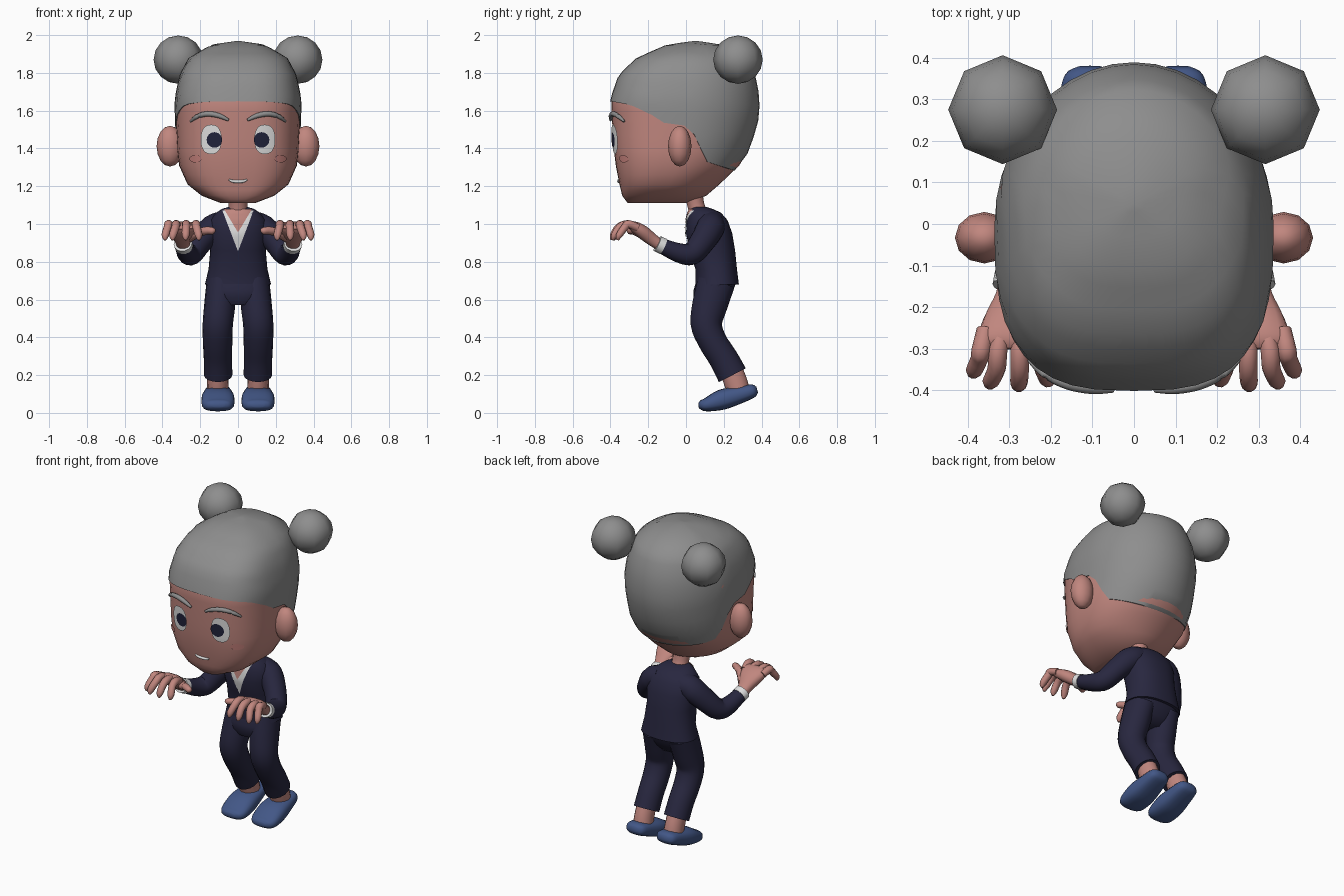
import bpy, bmesh, math
from mathutils import Vector, Matrix

cube = bpy.data.objects.get("Cube")
if cube:
    bpy.data.objects.remove(cube, do_unlink=True)


def material(name, r, g, b):
    m = bpy.data.materials.new(name)
    m.diffuse_color = (r, g, b, 1)
    m.use_nodes = True
    bsdf = next(n for n in m.node_tree.nodes if n.type == 'BSDF_PRINCIPLED')
    bsdf.inputs["Base Color"].default_value = (r, g, b, 1)
    return m


SKIN = material("skin", .53, .24, .21)
BLUSH = material("blush", .56, .22, .20)
HAIR = material("grey hair", .27, .27, .27)
NAVY = material("navy cloth", .021, .02, .05)
SHOE = material("blue shoe", .055, .095, .24)
WHITE = material("white", .75, .75, .75)
PUPIL = material("dark pupil", .015, .017, .045)


def finish(name, bm, mat, mirror=False):
    me = bpy.data.meshes.new(name)
    bm.to_mesh(me)
    bm.free()
    me.materials.append(mat)
    me.shade_smooth()
    me.set_sharp_from_angle(angle=math.radians(55))
    ob = bpy.data.objects.new(name, me)
    bpy.context.collection.objects.link(ob)
    if mirror:
        ob.modifiers.new("mirror", 'MIRROR').use_mirror_merge = False
    return ob


def loft(name, rings, mat, mirror=False, caps=True, flat=False):
    bm = bmesh.new()
    rows = [[bm.verts.new(p) for p in r] for r in rings]
    n = len(rows[0])
    for a, b in zip(rows, rows[1:]):
        for i in range(n):
            j = (i + 1) % n
            bm.faces.new((a[i], a[j], b[j], b[i]))
    if caps:
        bm.faces.new(rows[0])
        bm.faces.new(rows[-1])
    bmesh.ops.remove_doubles(bm, verts=bm.verts, dist=1e-5)
    bmesh.ops.recalc_face_normals(bm, faces=bm.faces)
    if flat and sum(f.normal.y for f in bm.faces) > 0:
        bmesh.ops.reverse_faces(bm, faces=bm.faces)
    return finish(name, bm, mat, mirror)


def power(v, n):
    return math.copysign(abs(v) ** (2 / n), v)


def spline(pts, steps=4):
    out = []
    ext = [pts[0]] + list(pts) + [pts[-1]]
    for p, q, r, s in zip(ext, ext[1:], ext[2:], ext[3:]):
        for k in range(steps):
            t = k / steps
            out.append([b + .5 * t * (c - a + t * (2*a - 5*b + 4*c - d + t * (3*(b - c) + d - a)))
                        for a, b, c, d in zip(p, q, r, s)])
    return out + [list(pts[-1])]


def tube(name, pts, mat, mirror=True, sides=14, n=2, steps=4):
    """Points are x, y, z, sideways radius, depth radius."""
    path = spline(pts, steps)
    rings = []
    for i, p in enumerate(path):
        c = Vector(p[:3])
        t = (Vector(path[min(i + 1, len(path) - 1)][:3]) - Vector(path[max(i - 1, 0)][:3])).normalized()
        ref = Vector((0, 0, 1)) if abs(t.x) > .8 else Vector((1, 0, 0))
        side = (ref - t * ref.dot(t)).normalized()
        up = t.cross(side)
        angles = [math.tau * k / sides for k in range(sides)]
        rings.append([c + side * p[3] * power(math.cos(a), n) + up * p[4] * power(math.sin(a), n)
                      for a in angles])
    return loft(name, rings, mat, mirror)


# Body profiles: height, half width, front depth, back depth
HEAD = [(1.11, .09, -.31, .0), (1.15, .195, -.34, .11), (1.21, .27, -.355, .18),
        (1.31, .315, -.375, .285), (1.39, .325, -.385, .335), (1.54, .332, -.395, .38),
        (1.66, .335, -.4, .39), (1.79, .308, -.355, .365), (1.88, .26, -.26, .32),
        (1.95, .14, -.1, .2), (1.97, 0, .05, .05)]
TORSO = [(.68, .175, .05, .28), (.76, .156, .05, .27), (.86, .147, .02, .26), (.95, .158, 0, .245),
         (1.02, .15, .005, .22), (1.06, .115, .015, .185), (1.08, .085, .025, .14), (1.09, .05, .03, .11)]
HIPS = [(.57, .09, .06, .19), (.61, .15, .04, .225), (.65, .168, .04, .25), (.7, .168, .055, .27)]


def lookup(table, z):
    z = min(max(z, table[0][0]), table[-1][0])
    for lo, hi in zip(table, table[1:]):
        if z <= hi[0]:
            t = (z - lo[0]) / (hi[0] - lo[0])
            return [a + (b - a) * t for a, b in zip(lo, hi)][1:]


def shell(table, a, z, n_front=2.3, n_back=2.3, k=1):
    w, yf, yb = lookup(table, z)
    n = n_front if math.sin(a) < 0 else n_back
    return Vector((k * w * power(math.cos(a), n),
                   (yf + yb) / 2 + k * (yb - yf) / 2 * power(math.sin(a), n), z))


def front(table, x, z, lift, n):
    w, yf, yb = lookup(table, z)
    u = min(abs(x) / w, 1)
    return Vector((x, (yf + yb) / 2 - (yb - yf) / 2 * (1 - u ** n) ** (1 / n) - lift, z))


def plate(name, outline, mat, mirror=False, table=HEAD, lift=.005, n=2.9):
    """Thin patch that follows the front of a body profile."""
    cx = sum(p[0] for p in outline) / len(outline)
    cz = sum(p[1] for p in outline) / len(outline)
    rings = [[front(table, cx + (x - cx) * k / 6, cz + (z - cz) * k / 6, lift, n) for x, z in outline]
             for k in range(6, -1, -1)]
    loft(name, rings, mat, mirror, caps=False, flat=True)


def oval(x, z, rx, rz, n=2):
    return [(x + rx * power(math.cos(math.tau * i / 24), n), z + rz * power(math.sin(math.tau * i / 24), n))
            for i in range(24)]


def triangle(w, top, tip):
    corners = [Vector((-w, top)), Vector((w, top)), Vector((0, tip))]
    return [tuple(a.lerp(b, i / 8)) for a, b in zip(corners, corners[1:] + corners[:1]) for i in range(8)]


TURN = [math.tau * i / 40 for i in range(40)]

# Head
levels = [1.11, 1.13, 1.15, 1.18, 1.21, 1.26, 1.31, 1.39, 1.46, 1.54, 1.6, 1.66, 1.72]
loft("head", [[shell(HEAD, a, z, 2.9, 2, .99) for a in TURN] for z in levels], SKIN)

# Hair cap, cut along the hairline
LINE = [(-.4, 1.65), (-.29, 1.63), (-.165, 1.57), (-.1, 1.525), (.02, 1.52), (.055, 1.45),
        (.11, 1.33), (.265, 1.28), (.5, 1.28)]


def hairline(a):
    lo, hi = 1.2, 1.8
    for _ in range(25):
        z = (lo + hi) / 2
        y = shell(HEAD, a, z, 2.9, 2).y
        edge = 1.65
        for p, q in zip(LINE, LINE[1:]):
            if p[0] <= y <= q[0]:
                edge = p[1] + (q[1] - p[1]) * (y - p[0]) / (q[0] - p[0])
        if z < edge:
            lo = z
        else:
            hi = z
    return lo


starts = [hairline(a) for a in TURN]
hair = [[shell(HEAD, a, z, 2.9, 2, .97) for a, z in zip(TURN, starts)]]
for i in range(13):
    t = math.sin(i / 12 * math.pi / 2)
    hair.append([shell(HEAD, a, z + (1.97 - z) * t, 2.9, 2, 1.005) for a, z in zip(TURN, starts)])
loft("hair_cap", hair, HAIR, caps=False)


def ball(name, centre, radii, mat, u, v):
    bm = bmesh.new()
    bmesh.ops.create_uvsphere(bm, u_segments=u, v_segments=v, radius=1,
                              matrix=Matrix.Translation(centre) @ Matrix.Diagonal((*radii, 1)))
    finish(name, bm, mat, True)


ball("hair_buns", (.316, .275, 1.87), (.131, .131, .128), HAIR, 8, 8)
ball("ears", (.36, -.033, 1.412), (.071, .062, .108), SKIN, 12, 8)

# Face
plate("eye_whites", oval(.142, 1.448, .055, .078, 2.4), WHITE, True)
plate("pupils", oval(.125, 1.445, .041, .041), PUPIL, True, lift=.008)
plate("cheeks", oval(.225, 1.345, .032, .02), BLUSH, True, lift=.003)
brow = [(.05, 1.55, .007), (.1, 1.573, .013), (.16, 1.583, .014), (.215, 1.57, .012), (.252, 1.543, .006)]
tube("eyebrows", [(*front(HEAD, x, z, .004, 2.9), r, r) for x, z, r in brow], HAIR, sides=8)
smile = [(-.048, 1.235, .004), (-.025, 1.226, .008), (.025, 1.226, .008), (.048, 1.235, .004)]
tube("mouth", [(*front(HEAD, x, z, -.002, 2.9), r, r) for x, z, r in smile], WHITE, False, 8)

# Neck, top and collar
tube("neck", [(0, .075, 1.03, .06, .055), (0, .055, 1.09, .05, .046), (0, .04, 1.16, .055, .05)], SKIN, False)
loft("top", [[shell(TORSO, a, row[0]) for a in TURN] for row in TORSO], NAVY)
plate("undershirt", triangle(.083, 1.072, .855), WHITE, table=TORSO, lift=.005, n=2.3)
plate("neckline_skin", triangle(.075, 1.08, .955), SKIN, table=TORSO, lift=.009, n=2.3)

# Trousers
loft("hips", [[shell(HIPS, a, row[0]) for a in TURN] for row in HIPS], NAVY)
tube("trouser_legs", [(.087, .16, .69, .08, .1), (.097, .126, .57, .082, .093), (.107, .108, .47, .08, .083),
                      (.108, .14, .38, .078, .076), (.106, .2, .285, .075, .077),
                      (.105, .245, .2, .075, .08)], NAVY, sides=16)

# Feet
tube("ankles", [(.107, .235, .24, .055, .06), (.107, .262, .165, .056, .064), (.106, .28, .11, .058, .06)], SKIN)
tube("shoes", [(.106, .377, .123, .03, .015), (.106, .355, .117, .062, .035), (.106, .28, .095, .077, .047),
               (.106, .19, .07, .088, .054), (.106, .115, .045, .084, .038), (.106, .08, .042, .066, .026),
               (.106, .066, .042, .035, .012)], SHOE, n=2.6, sides=20)

# Sleeves and cuffs
tube("sleeves", [(.07, .13, 1.0, .07, .075), (.135, .127, .975, .072, .075), (.2, .085, .905, .064, .068),
                 (.247, .03, .842, .06, .06), (.272, -.04, .848, .053, .052),
                 (.288, -.13, .885, .045, .041)], NAVY)
tube("cuffs", [(.286, -.12, .881, .049, .045), (.292, -.152, .896, .049, .044)], WHITE, steps=1)

# Hands
tube("palms", [(.289, -.14, .89, .035, .03), (.292, -.18, .918, .045, .034), (.293, -.23, .957, .07, .037),
               (.293, -.275, .985, .082, .03), (.293, -.3, .99, .07, .016)], SKIN, n=2.4)
FINGERS = {"little": (.357, .385, -.362), "ring": (.316, .345, -.388),
           "middle": (.273, .277, -.394), "index": (.232, .208, -.383)}
for name, (x, tip, y) in FINGERS.items():
    mid = (x + tip) / 2
    tube(name + "_fingers", [(x, -.255, .98, .022, .022), (x * .6 + tip * .4, -.305, 1.0, .023, .022),
                             (mid, y + .04, .985, .022, .021), (tip, y + .008, .94, .02, .018),
                             (tip, y, .915, .007, .007)], SKIN, sides=10, steps=3)
tube("thumbs", [(.26, -.2, .93, .03, .028), (.215, -.245, .952, .026, .025), (.165, -.28, .965, .021, .021),
                (.132, -.298, .963, .018, .018), (.122, -.303, .96, .006, .006)], SKIN, sides=10, steps=3)
